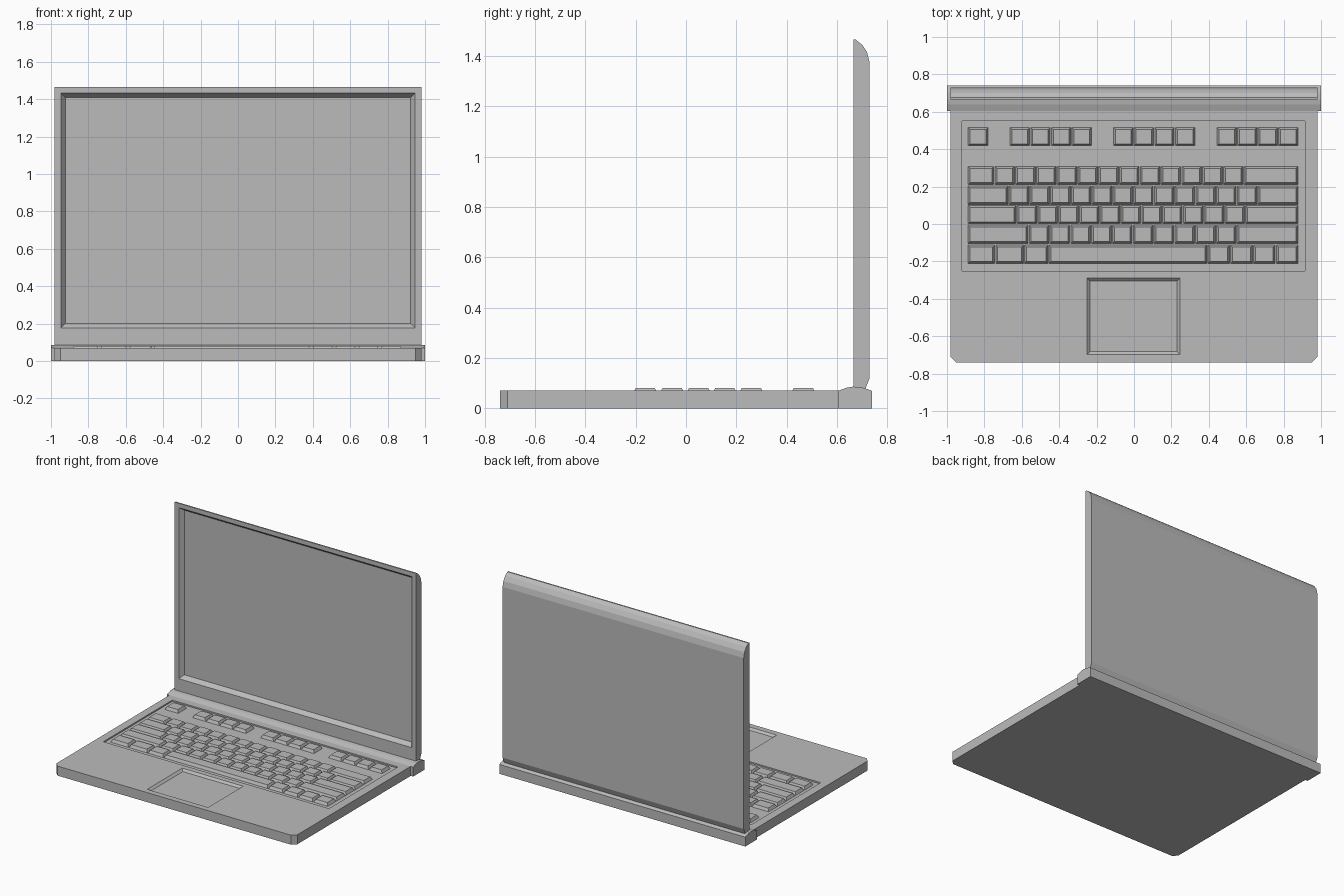
import bpy
import bmesh

cube = bpy.data.objects.get("Cube")
if cube:
    bpy.data.objects.remove(cube, do_unlink=True)

grey = bpy.data.materials.new("plain grey")
grey.use_nodes = True
GREY = (0.5, 0.5, 0.5, 1)
grey.diffuse_color = GREY
grey.node_tree.nodes["Principled BSDF"].inputs["Base Color"].default_value = GREY


def finish(name, bm):
    bmesh.ops.recalc_face_normals(bm, faces=bm.faces)
    mesh = bpy.data.meshes.new(name)
    bm.to_mesh(mesh)
    bm.free()
    mesh.materials.append(grey)
    obj = bpy.data.objects.new(name, mesh)
    bpy.context.scene.collection.objects.link(obj)
    return obj


def loft(bm, first, second):
    """Solid between two matching outlines."""
    a = [bm.verts.new(p) for p in first]
    b = [bm.verts.new(p) for p in second]
    bm.faces.new(a)
    bm.faces.new(b)
    for i in range(len(a)):
        j = (i + 1) % len(a)
        bm.faces.new((a[i], a[j], b[j], b[i]))


def extrude_x(name, profile, half):
    bm = bmesh.new()
    loft(bm, [(-half, y, z) for y, z in profile], [(half, y, z) for y, z in profile])
    return finish(name, bm)


def rectangle(u0, u1, v0, v1, inset=0):
    u0, u1, v0, v1 = u0 + inset, u1 - inset, v0 + inset, v1 - inset
    return [(u0, v0), (u1, v0), (u1, v1), (u0, v1)]


def recess(obj, rect, surface, depth, slope, upright=False):
    """Cut a pocket with sloping walls into the top or the front of a part."""
    def place(inset, d):
        corners = rectangle(*rect, inset)
        if upright:
            return [(u, surface + d, v) for u, v in corners]
        return [(u, v, surface - d) for u, v in corners]
    bm = bmesh.new()
    # the wall continues past the surface at the same slope
    loft(bm, place(-slope, -depth), place(slope, depth))
    cutter = finish("cutter", bm)
    cutter.hide_render = True
    mod = obj.modifiers.new("pocket", "BOOLEAN")
    mod.operation = "DIFFERENCE"
    mod.solver = "EXACT"
    mod.object = cutter
    graph = bpy.context.evaluated_depsgraph_get()
    mesh = bpy.data.meshes.new_from_object(obj.evaluated_get(graph))
    obj.modifiers.clear()
    obj.data = mesh
    bpy.data.objects.remove(cutter, do_unlink=True)


# Base with clipped front corners, keyboard well and touchpad
DECK = 0.07
outline = [(-0.95, -0.74), (0.95, -0.74), (0.98, -0.71), (0.98, 0.62),
           (-0.98, 0.62), (-0.98, -0.71)]
bm = bmesh.new()
loft(bm, [(x, y, 0) for x, y in outline], [(x, y, DECK) for x, y in outline])
base = finish("base", bm)
recess(base, (-0.92, 0.915, -0.25, 0.55), DECK, 0.01, 0)
recess(base, (-0.25, 0.245, -0.697, -0.29), DECK, 0.015, 0.016)

# Hinge bar
extrude_x("hinge_bar", [(0.605, 0), (0.605, 0.07), (0.64, 0.082), (0.665, 0.086),
                        (0.70, 0.083), (0.74, 0.069), (0.74, 0)], 1.0)

# Lid with rounded upper back edge and sunken screen
lid = extrude_x("lid", [(0.665, 0.075), (0.665, 1.465), (0.675, 1.465), (0.70, 1.445),
                        (0.72, 1.415), (0.73, 1.375), (0.73, 0.12), (0.712, 0.075)], 0.98)
recess(lid, (-0.947, 0.947, 0.176, 1.433), 0.665, 0.03, 0.024, upright=True)

# Keys
LEFT, RIGHT, GAP = -0.89, 0.88, 0.005
keys = bmesh.new()


def key_row(y, edges):
    for x0, x1 in zip(edges, edges[1:]):
        rect = (x0 + GAP / 2, x1 - GAP / 2, y - 0.049, y + 0.049)
        loft(keys, [(u, v, 0.059) for u, v in rectangle(*rect)],
             [(u, v, 0.081) for u, v in rectangle(*rect, 0.011)])


def even(start, end, count):
    return [start + (end - start) * i / count for i in range(count + 1)]


key_row(0.467, [LEFT, -0.777])
for start in (-0.665, -0.112, 0.44):
    key_row(0.467, even(start, start + 0.44, 4))
for y, start, end, count in ((0.26, -0.747, 0.586, 12), (0.154, -0.67, 0.66, 12),
                             (0.05, -0.628, 0.594, 11), (-0.055, -0.563, 0.549, 10)):
    key_row(y, [LEFT] + even(start, end, count) + [RIGHT])
key_row(-0.162, [LEFT, -0.742, -0.588, -0.458] + even(0.392, RIGHT, 4))
finish("keys", keys)
